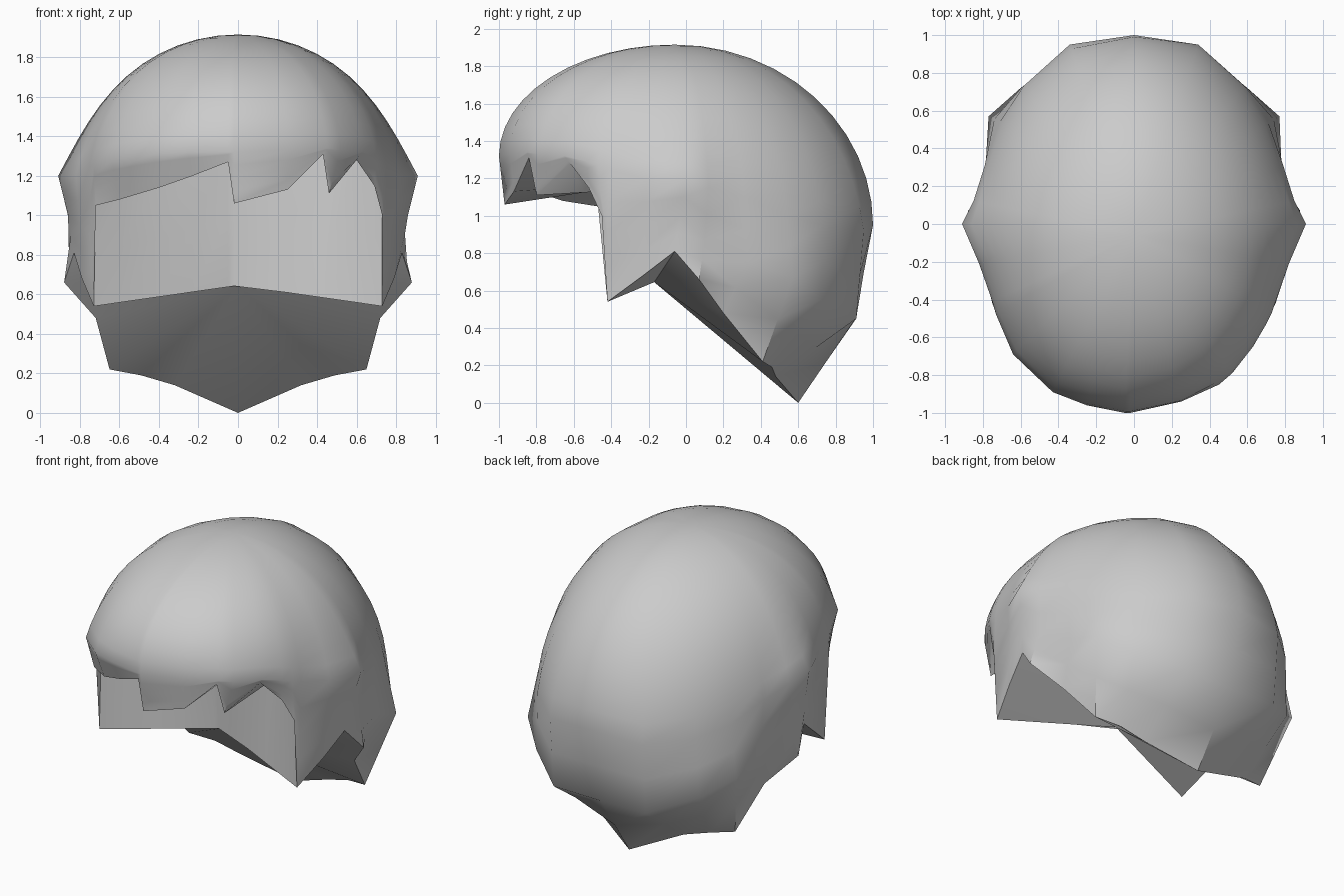
import bpy, bmesh
from math import sin, cos, pi, atan2, hypot

if "Cube" in bpy.data.objects:
    bpy.data.objects.remove(bpy.data.objects["Cube"])

# Side/back columns, nape to front lock tip: widest point, middle, rim
SIDE = [
    ((0, 1, .95), (0, .90, .44), (0, .60, 0)),
    ((.34, .95, .92), (.34, .91, .45), (.32, .48, .14)),
    ((.585, .73, .95), (.60, .72, .55), (.49, .46, .19)),
    ((.71, .54, 1.0), (.77, .57, .67), (.65, .41, .22)),
    ((.79, .31, 1.1), (.78, .33, .75), (.72, .20, .48)),
    ((.85, .12, 1.15), (.83, .10, .87), (.88, .07, .66)),
    ((.91, 0, 1.2), (.86, -.03, 1.0), (.83, -.06, .81)),
    ((.82, -.21, 1.2), (.80, -.22, .95), (.79, -.23, .68)),
    ((.75, -.41, 1.25), (.75, -.42, .90), (.73, -.42, .54)),
]
# Fringe columns, right to left: widest point, rim
FRINGE = [
    ((.73, -.47, 1.27), (.73, -.45, 1.0)),
    ((.70, -.53, 1.29), (.69, -.52, 1.15)),
    ((.63, -.65, 1.32), (.60, -.62, 1.28)),
    ((.52, -.79, 1.33), (.46, -.80, 1.11)),
    ((.45, -.85, 1.34), (.43, -.84, 1.31)),
    ((.25, -.94, 1.33), (.25, -.92, 1.13)),
    ((-.02, -1, 1.32), (-.02, -.97, 1.06)),
    ((-.05, -1, 1.32), (-.05, -.98, 1.27)),
    ((-.25, -.96, 1.32), (-.23, -.92, 1.20)),
    ((-.43, -.89, 1.31), (-.40, -.84, 1.14)),
    ((-.64, -.69, 1.28), (-.60, -.66, 1.08)),
    ((-.73, -.48, 1.25), (-.72, -.47, 1.05)),
]


def mix(a, b, t):
    return tuple(p + (q - p) * t for p, q in zip(a, b))


def mirror(col):
    return tuple((-x, y, z) for x, y, z in col)


front = [(e, mix(e, r, .5), r) for e, r in FRINGE]
left = [mirror(c) for c in reversed(SIDE[1:])]
columns = SIDE + front + left


# Full column from crown to rim
def column(e, m, r, rings=12):
    a = atan2(e[1], e[0])
    ideal = 1 / hypot(cos(a) / .79, sin(a)) / hypot(e[0], e[1])
    pts = []
    for i in range(rings + 1):
        t = i / rings
        s = sin(t * pi / 2)
        k = s * (ideal + (1 - ideal) * t ** 5)
        pts.append((e[0] * k, e[1] * k - .06 * (1 - s),
                    e[2] + (1.915 - e[2]) * cos(t * pi / 2)))
    return pts + [mix(e, m, .5), m, mix(m, r, .5), r]


bm = bmesh.new()


def face(pts):
    clean = [p for i, p in enumerate(pts) if p != pts[i - 1]]
    if len(clean) > 2:
        bm.faces.new([bm.verts.new(p) for p in clean])


def loft(cols, closed=False):
    for i in range(len(cols) - (0 if closed else 1)):
        a, b = cols[i], cols[(i + 1) % len(cols)]
        for j in range(len(a) - 1):
            face([a[j], a[j + 1], b[j + 1], b[j]])


# Outer hair
loft([column(*c) for c in columns], True)


# Recessed wall behind the fringe
def wall(p):
    x, y, z = p
    f = min(abs(x) / .73, 1)
    low = (x, -.17 - .25 * f, .645 - .105 * f)
    top = (x, -.2 - .22 * f * f, max(z, 1.1) + .08 * (1 - f))
    return [p, mix(p, top, .5), top, mix(top, low, .5), low]


tip_r = SIDE[-1][2]
tip_l = mirror([tip_r])[0]
loft([[tip_r] * 5] + [wall(c[2]) for c in front] + [[tip_l] * 5])

# Underside closing to the nape
hub = (0, -.17, .645)
rim = [c[2] for c in left + SIDE]
for a, b in zip(rim, rim[1:]):
    face([hub, a, b])

bmesh.ops.remove_doubles(bm, verts=bm.verts, dist=.0005)
bmesh.ops.recalc_face_normals(bm, faces=bm.faces)
mesh = bpy.data.meshes.new("short_hair")
bm.to_mesh(mesh)
bm.free()
hair = bpy.data.objects.new("short_hair", mesh)
bpy.context.collection.objects.link(hair)
bpy.context.view_layer.objects.active = hair
hair.select_set(True)
bpy.ops.object.shade_smooth_by_angle(angle=.7)
